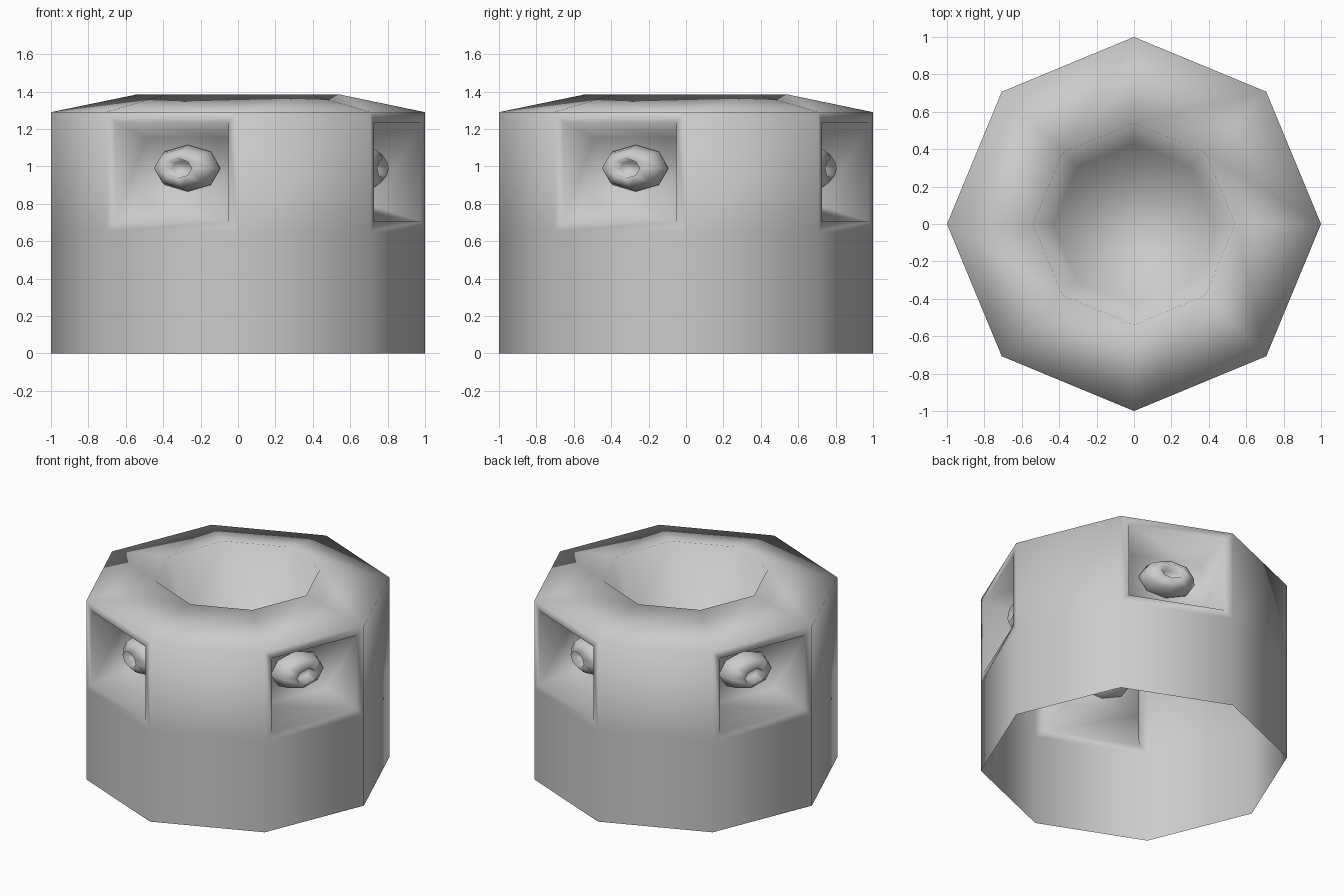
import bpy, bmesh
from math import pi, cos, sin, radians
from mathutils import Matrix, Vector

if "Cube" in bpy.data.objects:
    bpy.data.objects.remove(bpy.data.objects["Cube"])


def finish(name, bm):
    bmesh.ops.recalc_face_normals(bm, faces=bm.faces)
    mesh = bpy.data.meshes.new(name)
    bm.to_mesh(mesh)
    bm.free()
    for p in mesh.polygons:
        p.use_smooth = True
    obj = bpy.data.objects.new(name, mesh)
    bpy.context.collection.objects.link(obj)
    return obj


def lathe(bm, profile, sx=1.0, sy=1.0, n=8):
    """Rings of (radius, height); returns the face bands and the rings."""
    rings = [[bm.verts.new((r * sx * cos(2 * pi * i / n), r * sy * sin(2 * pi * i / n), z))
              for i in range(n)] for r, z in profile]
    bands = [[bm.faces.new((a[i], a[(i + 1) % n], b[(i + 1) % n], b[i])) for i in range(n)]
             for a, b in zip(rings, rings[1:])]
    return bands, rings


# Drum: open underneath, sloped top, blind well in the middle
bm = bmesh.new()
bands, rings = lathe(bm, [(1, 0), (1, 0.65), (1, 1.29), (0.54, 1.385), (0.43, 0.95)])
bm.faces.new(rings[-1])
bm.normal_update()

# Tapered pockets in every other upper wall panel
pockets = bands[1][1::2]
bmesh.ops.inset_individual(bm, faces=pockets, thickness=0.055, use_even_offset=True)
for f in pockets:
    inward = -f.normal.copy()
    back = bmesh.ops.extrude_discrete_faces(bm, faces=[f])["faces"][0]
    c = back.calc_center_median()
    side = Vector((0, 0, 1)).cross(inward)
    for v in back.verts:
        rel = v.co - c
        v.co -= side * (0.08 if rel.dot(side) > 0 else -0.08)
        v.co.z -= 0.08 if rel.z > 0 else -0.08
        v.co += inward * 0.24
mesh_drum = finish("drum", bm)

# Nozzles: flattened eight-sided pods with a recessed mouth
nozzle_profile = [(0.3, -0.14), (0.82, -0.08), (1, 0.0), (0.85, 0.08),
                  (0.42, 0.135), (0.33, 0.06)]
for k in range(4):
    bm = bmesh.new()
    _, rings = lathe(bm, nozzle_profile, 0.19, 0.125)
    bm.faces.new(rings[0][::-1])
    bm.faces.new(rings[-1])
    a = radians(67.5 + 90 * k)
    out = Vector((cos(a), sin(a), 0))
    up = Vector((0, 0, 1))
    across = up.cross(out)
    m = Matrix((across, up, out)).transposed().to_4x4()
    m.translation = out * (0.924 - 0.22) + up * 0.99
    bmesh.ops.transform(bm, matrix=m, verts=bm.verts)
    finish(f"nozzle_{k + 1}", bm)
